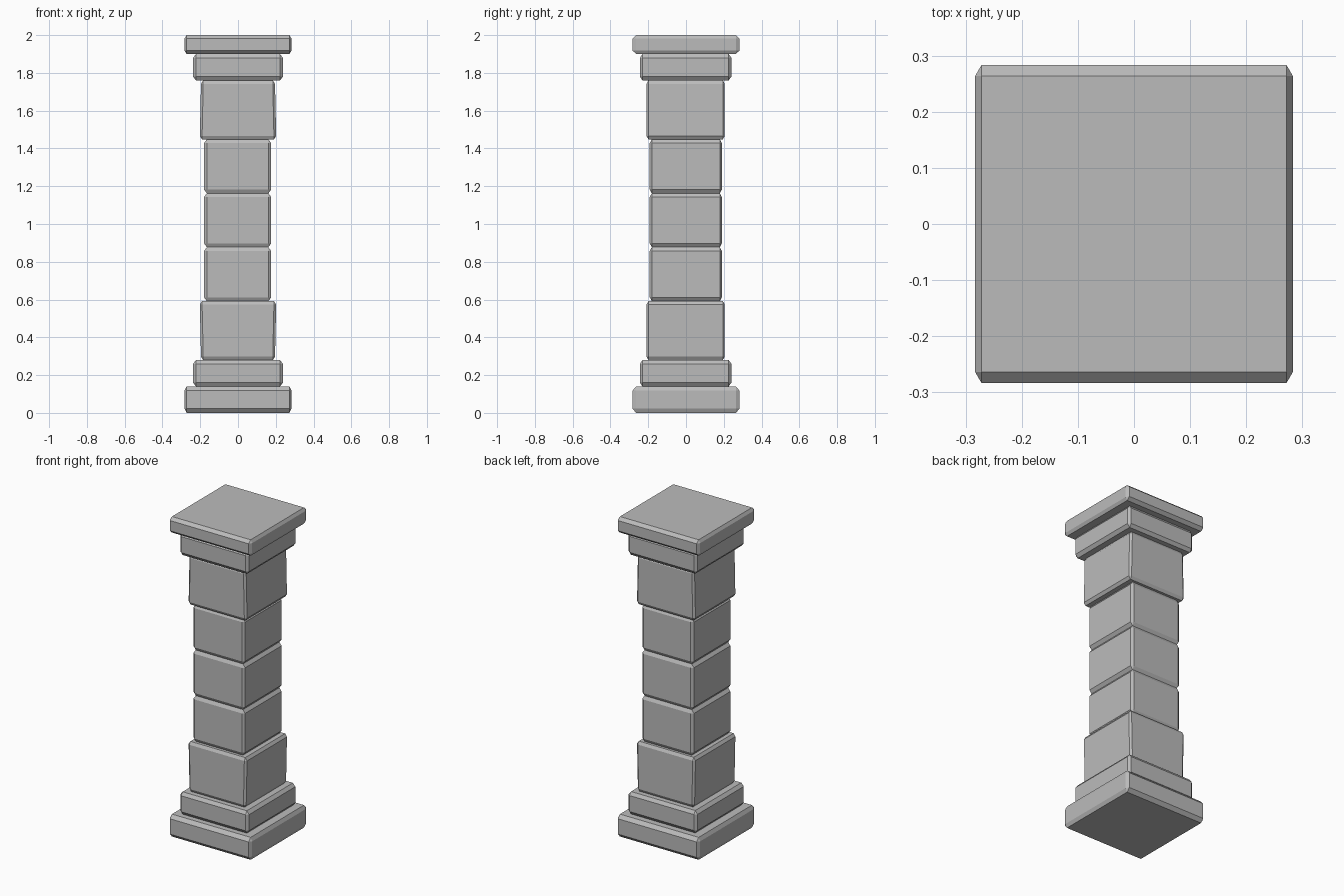
import bpy, bmesh, math
from itertools import product
from mathutils import Vector

cube = bpy.data.objects.get("Cube")
if cube:
    bpy.data.objects.remove(cube, do_unlink=True)

stone = bpy.data.materials.new("grey_stone")
stone.use_nodes = True
GREY = (0.5, 0.5, 0.5, 1)
stone.diffuse_color = GREY
stone.node_tree.nodes["Principled BSDF"].inputs["Base Color"].default_value = GREY


def block(name, z0, z1, half, chamfer, centre=(0, 0), flare=(0, 0)):
    """Chamfered stone; flare widens it in x at the bottom and the top."""
    bm = bmesh.new()
    size = Vector((half[0], half[1], (z1 - z0) / 2))
    for signs in product((-1, 1), repeat=3):
        for axis in range(3):
            p = [s * (size[i] - (0 if i == axis else chamfer[i]))
                 for i, s in enumerate(signs)]
            p[0] += signs[0] * flare[0 if signs[2] < 0 else 1]
            bm.verts.new((p[0] + centre[0], p[1] + centre[1],
                          p[2] + (z0 + z1) / 2))
    bmesh.ops.convex_hull(bm, input=bm.verts[:])
    bmesh.ops.dissolve_limit(bm, angle_limit=math.radians(1),
                             verts=bm.verts[:], edges=bm.edges[:])
    bmesh.ops.recalc_face_normals(bm, faces=bm.faces[:])
    mesh = bpy.data.meshes.new(name)
    bm.to_mesh(mesh)
    bm.free()
    mesh.materials.append(stone)
    obj = bpy.data.objects.new(name, mesh)
    bpy.context.collection.objects.link(obj)


# Plinth and cap slabs
block("base_slab", 0, 0.14, (0.283, 0.283), (0.011, 0.019, 0.022))
block("cap_slab", 1.9, 2, (0.283, 0.283), (0.011, 0.019, 0.018))

# Stepped collars
for name, z in (("lower_collar", 0.14), ("upper_collar", 1.76)):
    block(name, z, z + 0.14, (0.238, 0.242), (0.016, 0.014, 0.02), (0, -0.002))

# Large stones at both ends of the shaft
block("lower_large_stone", 0.28, 0.592, (0.199, 0.207), (0.012, 0.01, 0.018),
      (0, -0.002), (-0.003, 0.003))
block("upper_large_stone", 1.448, 1.76, (0.199, 0.207), (0.012, 0.01, 0.018),
      (0, -0.002), (0.003, -0.003))

# Three shaft stones
for i in range(3):
    z = 0.592 + i * 0.2853
    block(f"shaft_stone_{i + 1}", z, z + 0.2853, (0.178, 0.191),
          (0.015, 0.011, 0.02), (-0.002, -0.001))
